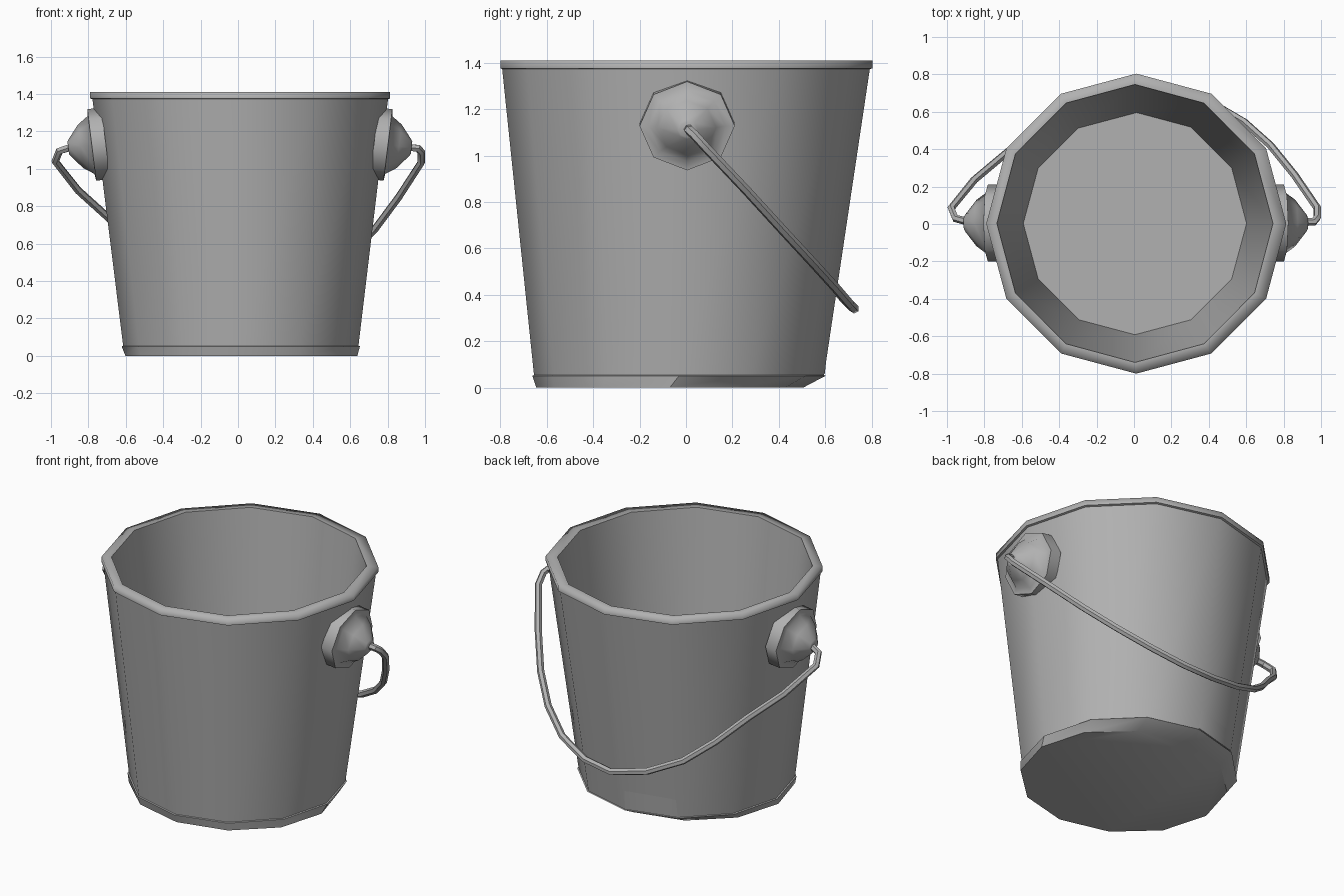
import bpy, bmesh, math

if "Cube" in bpy.data.objects:
    bpy.data.objects.remove(bpy.data.objects["Cube"])

# Dark grey metal shared by every part
metal = bpy.data.materials.new("dark_grey_metal")
metal.diffuse_color = (0.44, 0.44, 0.44, 1)
metal.use_nodes = True
metal.node_tree.nodes["Principled BSDF"].inputs["Base Color"].default_value = metal.diffuse_color


def finish(obj, angle):
    obj.data.materials.clear()
    obj.data.materials.append(metal)
    bpy.ops.object.select_all(action='DESELECT')
    obj.select_set(True)
    bpy.context.view_layer.objects.active = obj
    bpy.ops.object.shade_smooth_by_angle(angle=math.radians(angle))


def lathe(name, rings, sides, angle):
    """Stack rings (rx, ry, cx, cy, z), bridge them and cap both ends."""
    bm = bmesh.new()
    loops = []
    for rx, ry, cx, cy, z in rings:
        loops.append([bm.verts.new((cx + rx * math.cos(2 * math.pi * i / sides),
                                    cy + ry * math.sin(2 * math.pi * i / sides), z))
                      for i in range(sides)])
    for a, b in zip(loops, loops[1:]):
        for i in range(sides):
            j = (i + 1) % sides
            bm.faces.new((a[i], a[j], b[j], b[i]))
    bm.faces.new(loops[0][::-1])
    bm.faces.new(loops[-1])
    bmesh.ops.recalc_face_normals(bm, faces=bm.faces)
    mesh = bpy.data.meshes.new(name)
    bm.to_mesh(mesh)
    bm.free()
    obj = bpy.data.objects.new(name, mesh)
    bpy.context.collection.objects.link(obj)
    finish(obj, angle)
    return obj


# Pail: base chamfer with a small lip, outer wall, rim band, inner wall, floor
pail = lathe("pail", [
    (0.62, 0.575, 0.018, -0.07, 0.0),
    (0.637, 0.632, 0.015, -0.03, 0.051),
    (0.629, 0.625, 0.015, -0.03, 0.054),
    (0.79, 0.792, 0.012, 0.0, 1.372),
    (0.802, 0.802, 0.012, 0.002, 1.376),
    (0.802, 0.802, 0.012, 0.002, 1.41),
    (0.738, 0.743, 0.005, 0.003, 1.41),
    (0.597, 0.595, 0.005, 0.003, 0.06),
], 12, 35)

# Soften the outer rim edge so its shading rolls over
for edge in pail.data.edges:
    a, b = (pail.data.vertices[i].co for i in edge.vertices)
    if min(a.z, b.z) > 1.4 and min(a.xy.length, b.xy.length) > 0.77:
        edge.use_edge_sharp = False

# Ears: octagonal plates with domed knobs, tilted to follow the wall
plate_and_dome = ((0.205, -0.03), (0.205, 0.045), (0.165, 0.05),
                  (0.125, 0.105), (0.045, 0.167), (0.035, 0.172))
for side, name, x in ((1, "right_ear", 0.757), (-1, "left_ear", -0.737)):
    ear = lathe(name, [(r * 0.94, r, 0, 0, h) for r, h in plate_and_dome], 8, 50)
    ear.rotation_euler = (0, side * math.radians(97), 0)
    ear.location = (x, 0.005, 1.133)

# Handle: thin wire bail hanging down the back
path = [(0.90, 0.01, 1.115), (0.962, 0.012, 1.11), (0.98, 0.035, 1.09),
        (0.98, 0.085, 1.035), (0.86, 0.26, 0.85), (0.73, 0.42, 0.675),
        (0.59, 0.545, 0.54), (0.42, 0.645, 0.43), (0.22, 0.705, 0.36),
        (0.02, 0.725, 0.34), (-0.20, 0.68, 0.385), (-0.40, 0.60, 0.475),
        (-0.55, 0.49, 0.595), (-0.70, 0.365, 0.745), (-0.855, 0.235, 0.885),
        (-0.977, 0.085, 1.04), (-0.955, 0.03, 1.095), (-0.88, 0.01, 1.12)]
curve = bpy.data.curves.new("handle", 'CURVE')
curve.dimensions = '3D'
curve.bevel_depth = 0.021
curve.bevel_resolution = 1
curve.use_fill_caps = True
spline = curve.splines.new('POLY')
spline.points.add(len(path) - 1)
for point, co in zip(spline.points, path):
    point.co = (*co, 1)
handle = bpy.data.objects.new("handle", curve)
bpy.context.collection.objects.link(handle)
bpy.ops.object.select_all(action='DESELECT')
handle.select_set(True)
bpy.context.view_layer.objects.active = handle
bpy.ops.object.convert(target='MESH')
finish(bpy.context.view_layer.objects.active, 35)
